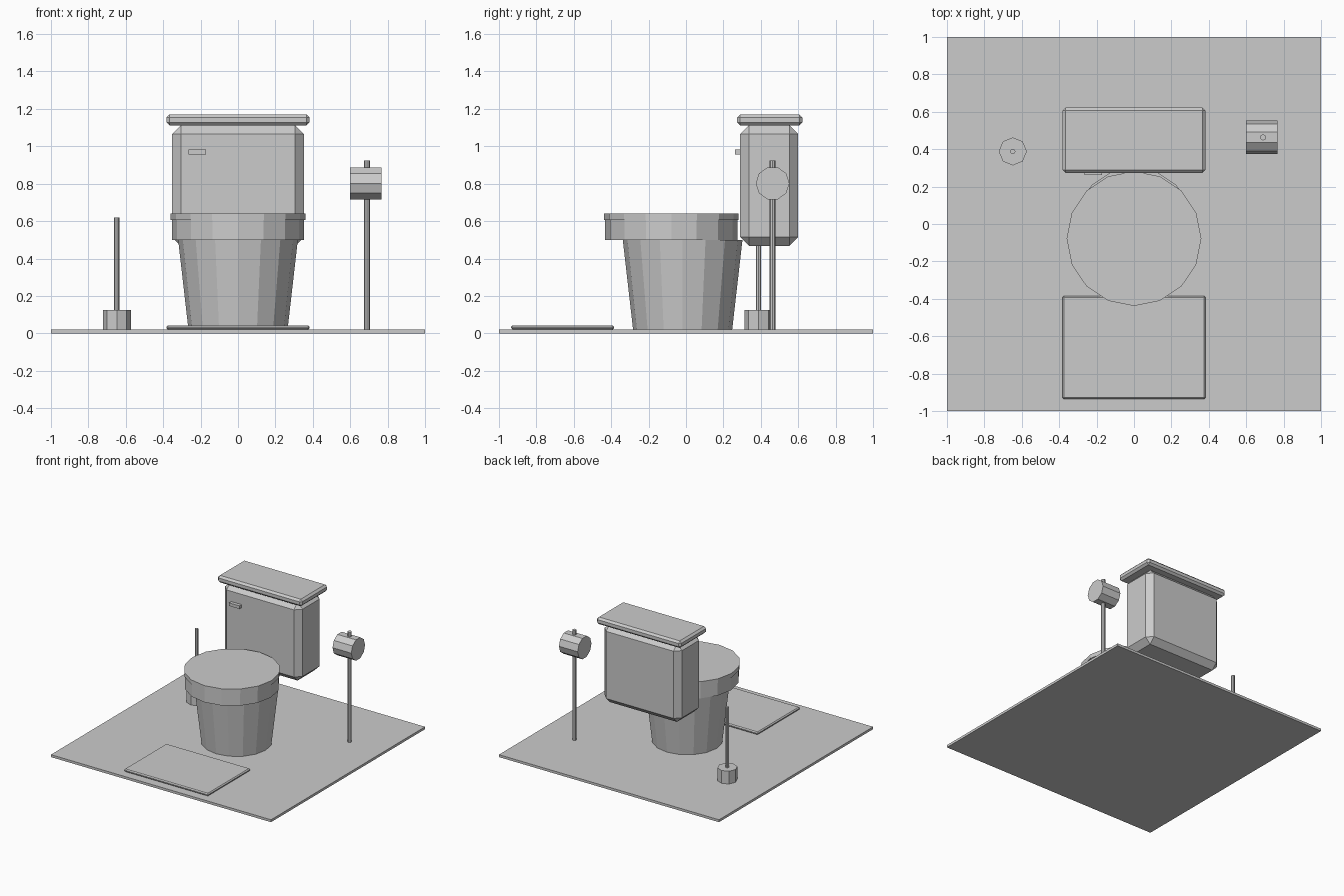
import bpy, math

if "Cube" in bpy.data.objects:
    bpy.data.objects.remove(bpy.data.objects["Cube"])


def add_box(name, x, y, z, bevel=0.0):
    """Box from (min, max) ranges, with an optional one-segment chamfer."""
    bpy.ops.mesh.primitive_cube_add(
        size=1, location=[(a + b) / 2 for a, b in (x, y, z)])
    ob = bpy.context.object
    ob.name = name
    ob.scale = [b - a for a, b in (x, y, z)]
    bpy.ops.object.transform_apply(location=False, rotation=False, scale=True)
    if bevel:
        mod = ob.modifiers.new("chamfer", 'BEVEL')
        mod.width = bevel
        mod.segments = 1
    return ob


def add_round(name, x, y, z, r_bottom, r_top, sides):
    """Upright tapered cylinder between two heights."""
    bpy.ops.mesh.primitive_cone_add(
        vertices=sides, radius1=r_bottom, radius2=r_top,
        depth=z[1] - z[0], location=(x, y, (z[0] + z[1]) / 2))
    bpy.context.object.name = name
    return bpy.context.object


# Floor tile and bath mat
add_box("floor", (-1, 1), (-1, 1), (0, 0.02))
add_box("mat", (-0.383, 0.383), (-0.935, -0.385), (0.02, 0.043), 0.008)

# Bowl pedestal, rim and seat lid
add_round("bowl", 0, -0.018, (0.02, 0.50), 0.265, 0.32, 16)
add_round("rim", 0, -0.078, (0.50, 0.607), 0.354, 0.354, 16)
add_round("seat_lid", 0, -0.078, (0.605, 0.64), 0.36, 0.36, 16)

# Water tank, its lid and the flush lever
add_box("tank", (-0.352, 0.352), (0.29, 0.60), (0.468, 1.112), 0.046)
add_box("tank_lid", (-0.383, 0.383), (0.274, 0.622), (1.112, 1.17), 0.016)
add_box("flush_lever", (-0.265, -0.17), (0.262, 0.30), (0.957, 0.982))

# Paper stand with roll
add_round("paper_stand", 0.69, 0.463, (0.02, 0.925), 0.016, 0.016, 8)
bpy.ops.mesh.primitive_cylinder_add(
    vertices=10, radius=0.09, depth=0.17,
    location=(0.683, 0.463, 0.802), rotation=(0, math.pi / 2, 0))
bpy.context.object.name = "paper_roll"

# Brush holder and handle
add_round("brush_holder", -0.648, 0.388, (0.02, 0.125), 0.075, 0.075, 8)
add_round("brush_handle", -0.648, 0.388, (0.12, 0.62), 0.014, 0.014, 8)
